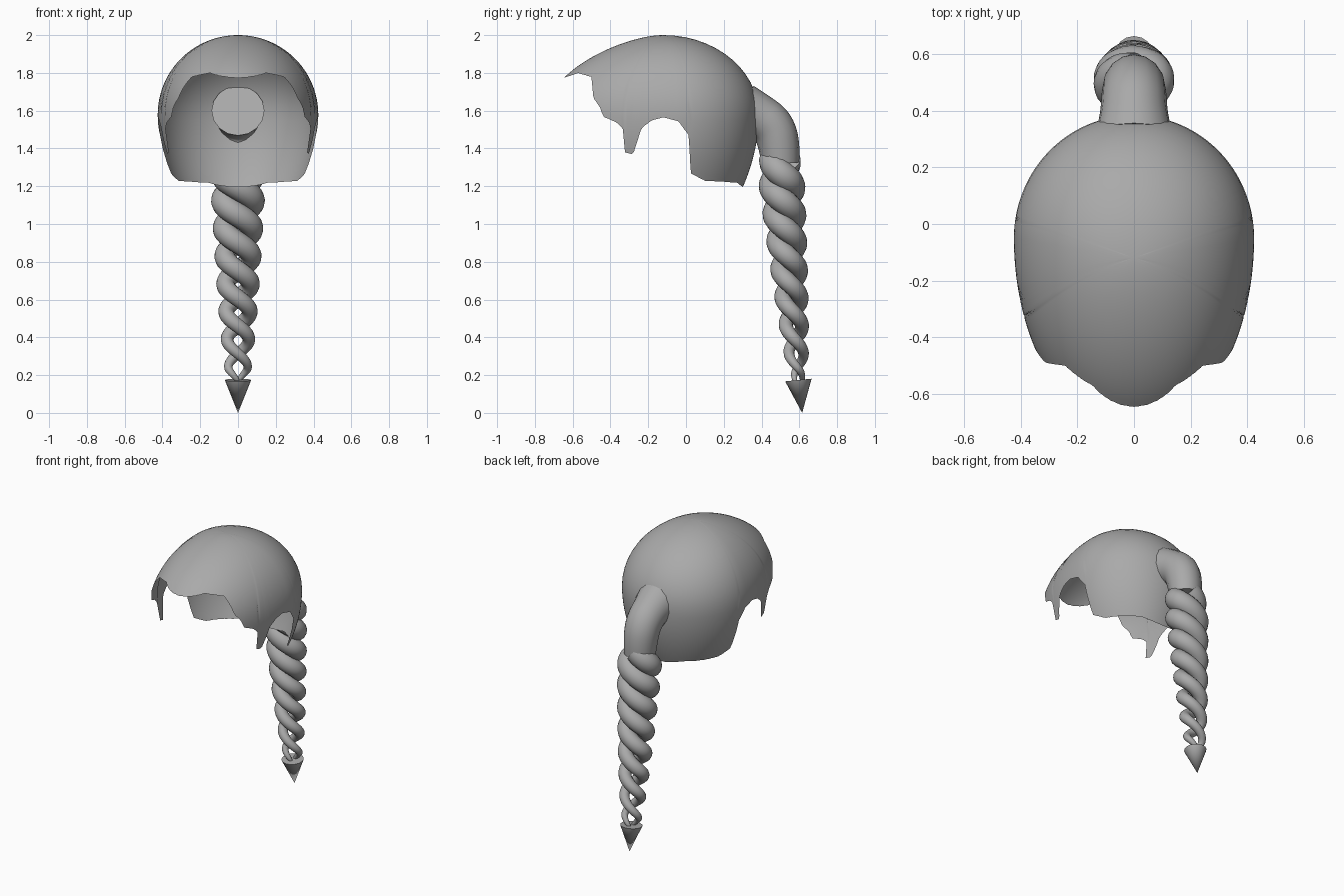
import bpy, bmesh, math
from mathutils import Vector

if "Cube" in bpy.data.objects:
    bpy.data.objects.remove(bpy.data.objects["Cube"])

grey = bpy.data.materials.new("hair_grey")
grey.diffuse_color = (0.4, 0.4, 0.4, 1)
grey.use_nodes = True
grey.node_tree.nodes["Principled BSDF"].inputs["Base Color"].default_value = grey.diffuse_color


def finish(obj, angle=None):
    obj.data.materials.append(grey)
    bpy.ops.object.select_all(action='DESELECT')
    obj.select_set(True)
    bpy.context.view_layer.objects.active = obj
    if obj.type == 'CURVE':
        bpy.ops.object.convert(target='MESH')
    if angle:
        bpy.ops.object.shade_smooth_by_angle(angle=math.radians(angle))


def mesh_object(name, bm, angle=None):
    bmesh.ops.recalc_face_normals(bm, faces=bm.faces)
    me = bpy.data.meshes.new(name)
    bm.to_mesh(me)
    bm.free()
    obj = bpy.data.objects.new(name, me)
    bpy.context.collection.objects.link(obj)
    finish(obj, angle)
    return obj


def tube(name, points, radii, kind='POLY'):
    cu = bpy.data.curves.new(name, 'CURVE')
    cu.dimensions = '3D'
    cu.bevel_depth = 1
    cu.bevel_resolution = 6
    cu.use_fill_caps = True
    sp = cu.splines.new(kind)
    sp.points.add(len(points) - 1)
    for p, co, r in zip(sp.points, points, radii):
        p.co = (*co, 1)
        p.radius = r
    if kind == 'NURBS':
        sp.order_u = 3
        sp.use_endpoint_u = True
        sp.resolution_u = 8
    obj = bpy.data.objects.new(name, cu)
    bpy.context.collection.objects.link(obj)
    finish(obj, 50)


# Ragged lower edge of the cap: height as a function of depth (y, z)
RIM = [(-0.66, 1.77), (-0.57, 1.80), (-0.50, 1.78), (-0.49, 1.67), (-0.45, 1.61),
       (-0.44, 1.57), (-0.37, 1.54), (-0.335, 1.51), (-0.325, 1.38), (-0.28, 1.37),
       (-0.235, 1.51), (-0.18, 1.55), (-0.12, 1.565), (-0.04, 1.545), (0.015, 1.47),
       (0.025, 1.27), (0.10, 1.23), (0.27, 1.22), (0.31, 1.19)]


def rim_height(y):
    if y <= RIM[0][0]:
        return RIM[0][1]
    for (y0, z0), (y1, z1) in zip(RIM, RIM[1:]):
        if y <= y1:
            return z0 + (z1 - z0) * (y - y0) / (y1 - y0)
    return RIM[-1][1]


def cap_point(theta, p):
    """Dome surface: p runs 0 (crown) to 1 (widest level) to 1.93 (nape)."""
    s = math.sin(min(p, 1) * math.pi / 2)
    v = max(p - 1, 0)
    z = 1.58 + 0.42 * (math.cos(p * math.pi / 2) if p < 1 else -v)
    width = 0.425 * s - 0.115 * v * v
    back = 0.435 * s - 0.10 * v * v
    front = s * (0.45 + 0.24 * s)
    c = math.cos(theta)
    y = -0.12 + 0.07 * s + c * (back if c > 0 else front)
    return Vector((width * math.sin(theta), y, z))


# Cap: half shell of meridians running from crown to rim, mirrored
bm = bmesh.new()
crown = bm.verts.new(cap_point(0, 0))
COLS, ROWS = 170, 26
previous = None
for i in range(COLS + 1):
    th = math.pi * i / COLS
    end = 0.3
    while end < 1.93:
        q = cap_point(th, end)
        if q.z <= rim_height(q.y):
            break
        end += 0.004
    col = [crown] + [bm.verts.new(cap_point(th, end * j / ROWS)) for j in range(1, ROWS + 1)]
    if i in (0, COLS):
        for vert in col:
            vert.co.x = 0
    if previous:
        bm.faces.new((crown, previous[1], col[1]))
        for j in range(1, ROWS):
            bm.faces.new((previous[j], previous[j + 1], col[j + 1], col[j]))
    previous = col
geom = bm.verts[:] + bm.edges[:] + bm.faces[:]
bmesh.ops.mirror(bm, geom=geom, axis='X', merge_dist=0.0001)
bmesh.ops.remove_doubles(bm, verts=bm.verts, dist=0.0001)
mesh_object("hair_cap", bm, 60)

# Ponytail root: short bent tube emerging from the back of the cap
tube("ponytail_root",
     [(0, 0.31, 1.60), (0, 0.38, 1.575), (0, 0.46, 1.52), (0, 0.495, 1.42), (0, 0.50, 1.32)],
     [0.14, 0.12, 0.115, 0.11, 0.10], 'NURBS')

# Braid: two strands twisted about a slanting axis, thinning downwards
STEPS = 150
for k, name in enumerate(("braid_strand_a", "braid_strand_b")):
    pts, radii = [], []
    for i in range(STEPS + 1):
        z = 0.165 + (1.34 - 0.165) * i / STEPS
        t = max(z - 0.17, 0) ** 0.6
        thick = 0.010 + 0.058 * t
        spread = 0.045 + 0.032 * t
        spread *= min(1, 0.55 + (z - 0.165) / 0.15)
        if z > 1.24:
            spread *= 1 - 0.35 * (z - 1.24) / 0.1
        a = math.pi * ((0.24 - z) / 0.147 + k)
        pts.append((spread * math.cos(a),
                    0.50 + (1.3 - z) * 0.085 + 0.7 * spread * math.sin(a), z))
        radii.append(thick)
    tube(name, pts, radii)

# Pointed tip at the end of the braid
bm = bmesh.new()
bmesh.ops.create_cone(bm, cap_ends=True, segments=16, radius1=0, radius2=0.07, depth=0.174)
for vert in bm.verts:
    top = vert.co.z > 0
    vert.co.z += 0.087
    vert.co.y += 0.595 if top else 0.615
    if top:
        vert.co.z += (vert.co.y - 0.595) * 0.1
bmesh.ops.remove_doubles(bm, verts=bm.verts, dist=0.0001)
mesh_object("braid_tip", bm, 40)
